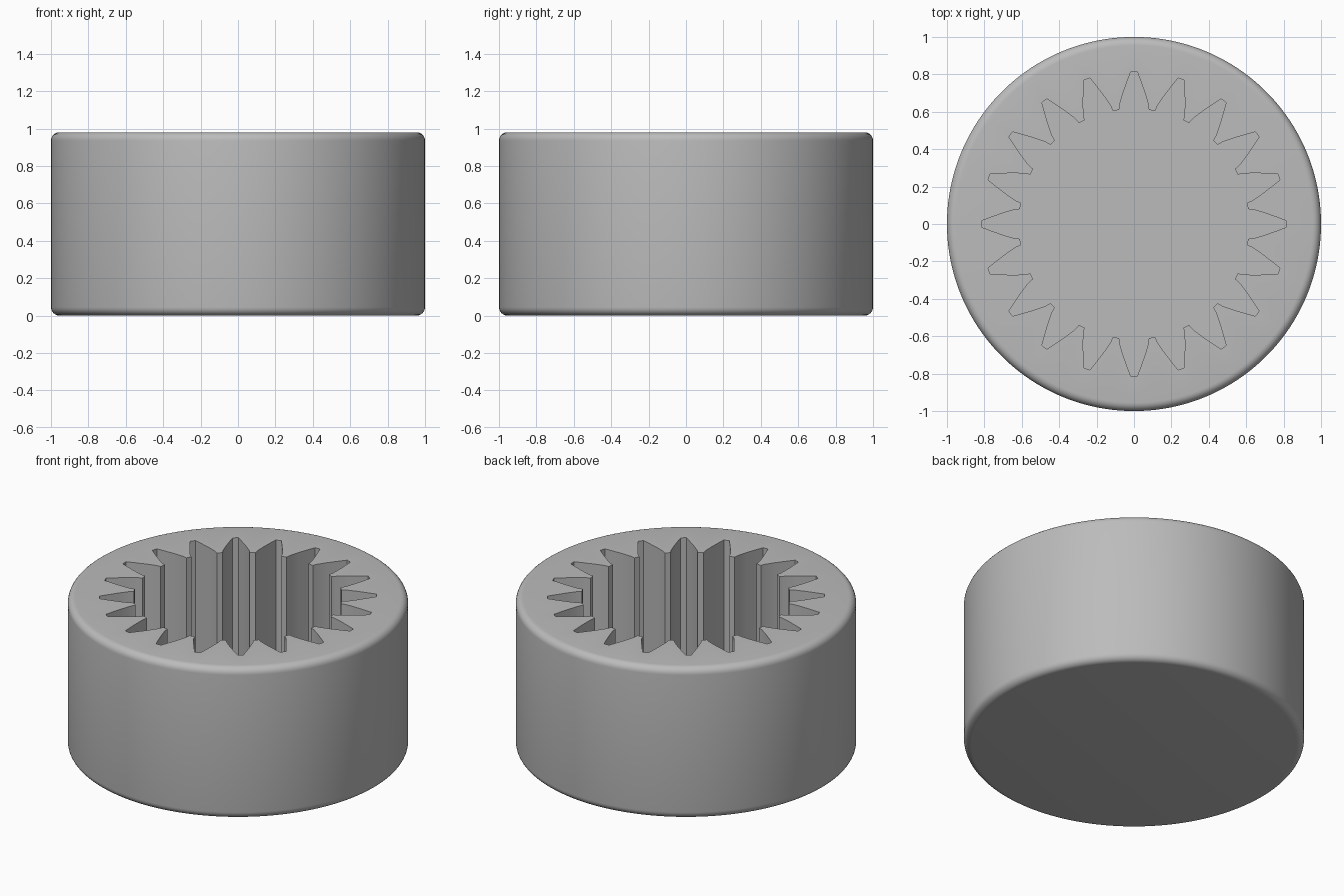
import bpy, bmesh, math

if "Cube" in bpy.data.objects:
    bpy.data.objects.remove(bpy.data.objects["Cube"])

HEIGHT, FLOOR, BEVEL, GROOVES = 0.98, 0.18, 0.045, 20

# Half of one groove: (radius, half width), from tooth land to groove tip
half = [(0.615, 0.080), (0.645, 0.077), (0.705, 0.058), (0.765, 0.036), (0.815, 0.017)]
flank = [(r, math.atan2(w, r)) for r, w in half]
groove = [(r, -a) for r, a in flank] + [(r, a) for r, a in reversed(flank)]

# Splined opening and a matching evenly divided circle
pitch = 2 * math.pi / GROOVES
spline = [(r, i * pitch + a) for i in range(GROOVES) for r, a in groove]
step = pitch / len(groove)
angles = [i * pitch + (j - (len(groove) - 1) / 2) * step
          for i in range(GROOVES) for j in range(len(groove))]

bm = bmesh.new()


def ring(points, z):
    return [bm.verts.new((r * math.cos(a), r * math.sin(a), z)) for r, a in points]


def bridge(a, b):
    n = len(a)
    for i in range(n):
        j = (i + 1) % n
        bm.faces.new((a[i], a[j], b[j], b[i]))


# Outer wall with rounded rims, from the base up
section = []
for k in range(7):
    t = math.pi / 2 * k / 6
    section.append((1 - BEVEL + BEVEL * math.sin(t), BEVEL - BEVEL * math.cos(t)))
section += [(r, HEIGHT - z) for r, z in reversed(section)]
rings = [ring([(r, a) for a in angles], z) for r, z in section]

# Top face leads into the splined pocket walls
rings += [ring(spline, HEIGHT), ring(spline, FLOOR)]
for a, b in zip(rings, rings[1:]):
    bridge(a, b)

# Base and pocket floor
bm.faces.new(rings[0][::-1])
bm.faces.new(rings[-1])
bmesh.ops.recalc_face_normals(bm, faces=bm.faces)

mesh = bpy.data.meshes.new("splined_socket")
bm.to_mesh(mesh)
bm.free()
socket = bpy.data.objects.new("splined_socket", mesh)
bpy.context.collection.objects.link(socket)

grey = bpy.data.materials.new("grey")
grey.diffuse_color = (0.5, 0.5, 0.5, 1)
grey.use_nodes = True
grey.node_tree.nodes["Principled BSDF"].inputs["Base Color"].default_value = grey.diffuse_color
mesh.materials.append(grey)

bpy.context.view_layer.objects.active = socket
socket.select_set(True)
bpy.ops.object.shade_smooth_by_angle(angle=math.radians(30))
